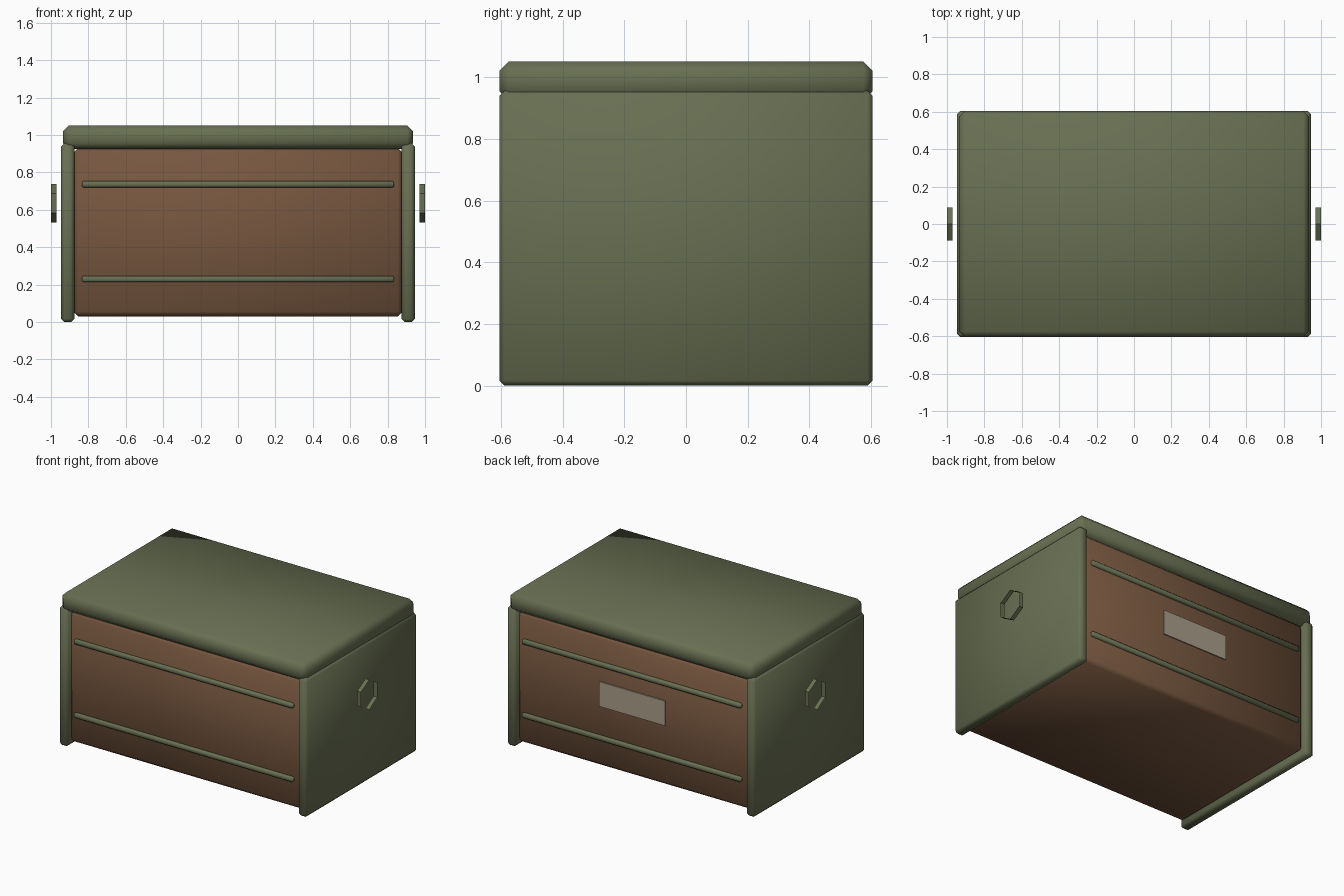
import bpy
import bmesh
from math import pi
from mathutils import Matrix

old = bpy.data.objects.get("Cube")
if old:
    bpy.data.objects.remove(old, do_unlink=True)


def material(name, rgb):
    mat = bpy.data.materials.new(name)
    mat.use_nodes = True
    color = (*rgb, 1)
    mat.diffuse_color = color
    mat.node_tree.nodes["Principled BSDF"].inputs["Base Color"].default_value = color
    return mat


GREEN = material("olive green", (0.14, 0.16, 0.085))
BROWN = material("wood brown", (0.185, 0.095, 0.05))
BEIGE = material("pale beige", (0.40, 0.34, 0.25))


def finish(name, bm, mat, smooth):
    mesh = bpy.data.meshes.new(name)
    for face in bm.faces:
        face.smooth = smooth
    bm.to_mesh(mesh)
    bm.free()
    mesh.materials.append(mat)
    obj = bpy.data.objects.new(name, mesh)
    bpy.context.collection.objects.link(obj)
    return obj


def box(name, center, size, mat, bevel=0.0):
    """Box with softly shaded, single-segment chamfered edges."""
    bm = bmesh.new()
    bmesh.ops.create_cube(bm, size=1, matrix=Matrix.Diagonal((*size, 1)))
    if bevel:
        bmesh.ops.bevel(bm, geom=bm.edges[:], offset=bevel, segments=1,
                        profile=0.5, affect='EDGES')
    obj = finish(name, bm, mat, bevel > 0)
    obj.location = center
    return obj


def hex_ring(name, center):
    """Open six-sided ring with its axis along x."""
    bm = bmesh.new()
    turn = Matrix.Rotation(pi / 2, 4, 'Y') @ Matrix.Rotation(pi / 2, 4, 'Z')
    bmesh.ops.create_cone(bm, cap_ends=False, segments=6, radius1=0.103,
                          radius2=0.103, depth=0.03, matrix=turn)
    obj = finish(name, bm, GREEN, False)
    obj.location = center
    return obj


# Chest body and lid
box("chest_body", (0, 0, 0.48), (1.76, 1.16, 0.90), BROWN, 0.025)
box("lid", (0, 0, 0.988), (1.87, 1.21, 0.125), GREEN, 0.03)

# Side panels and handles
for side, s in (("left", 1), ("right", -1)):
    box(side + "_panel", (s * 0.91, 0, 0.478), (0.07, 1.21, 0.956), GREEN, 0.017)
    hex_ring(side + "_handle", (s * 0.985, 0, 0.635))

# Trim rails on the front and back
for end, s in (("front", -1), ("back", 1)):
    for level, z in (("upper", 0.737), ("lower", 0.23)):
        box(f"{end}_{level}_rail", (0, s * 0.583, z), (1.67, 0.034, 0.034), GREEN, 0.008)

# Label plate on the back
box("back_plate", (0, 0.583, 0.53), (0.50, 0.009, 0.17), BEIGE)
